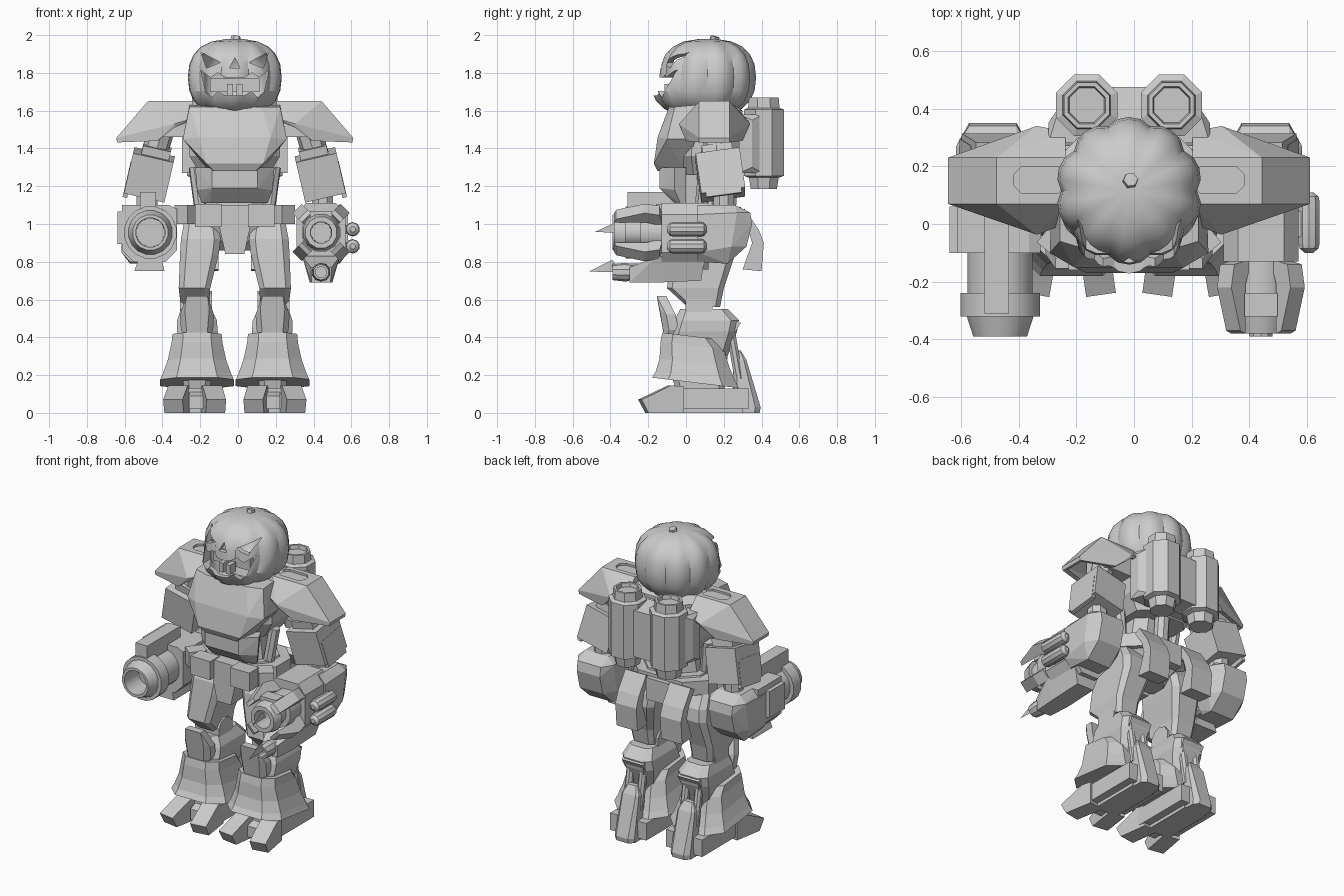
import bpy, bmesh
from math import sin, cos, pi, radians, copysign
from mathutils import Vector, Matrix, Euler

if "Cube" in bpy.data.objects:
    bpy.data.objects.remove(bpy.data.objects["Cube"])

CX = -0.017  # body centre line; all coordinates below are relative to it

def finish(name, bm, mirror=False, smooth=False):
    bmesh.ops.recalc_face_normals(bm, faces=bm.faces)
    me = bpy.data.meshes.new(name)
    bm.to_mesh(me); bm.free()
    o = bpy.data.objects.new(name, me)
    bpy.context.collection.objects.link(o)
    o.location.x = CX
    bpy.context.view_layer.objects.active = o
    for s in bpy.context.selected_objects: s.select_set(False)
    o.select_set(True)
    if smooth: bpy.ops.object.shade_smooth_by_angle(angle=radians(32))
    if mirror: o.modifiers.new("mirror", 'MIRROR').use_mirror_merge = False
    return o

def skin(name, rings, mirror=False, smooth=False, mat=None):
    bm = bmesh.new()
    vs = [[bm.verts.new(mat @ Vector(p) if mat else p) for p in r] for r in rings]
    n = len(rings[0])
    for a, b in zip(vs, vs[1:]):
        for i in range(n):
            bm.faces.new((a[i], a[(i+1) % n], b[(i+1) % n], b[i]))
    bm.faces.new(vs[0])
    if len(vs) > 1: bm.faces.new(vs[-1])
    return finish(name, bm, mirror, smooth)

def prism(name, axis, pts, lo, hi, mirror=False, mat=None):
    f = (lambda p, d: (d, p[0], p[1])) if axis == 'x' else (lambda p, d: (p[0], d, p[1]))
    return skin(name, [[f(p, d) for p in pts] for d in (lo, hi)], mirror, mat=mat)

def lathe(name, origin, direction, stations, n=12, mirror=False):
    q = Vector(direction).to_track_quat('Z', 'Y')
    rings = [[Vector(origin) + q @ Vector((r*cos(2*pi*(i+.5)/n), r*sin(2*pi*(i+.5)/n), t))
              for i in range(n)] for t, r in stations]
    return skin(name, rings, mirror, n > 8)

def rod(name, a, b, r, n=8, mirror=False):
    d = Vector(b) - Vector(a)
    return lathe(name, a, d, [(0, r), (d.length, r)], n, mirror)

def loft(name, secs, mirror=False, ch=.3, tilt=0):
    # chamfered rectangles stacked in z: (z, x0, x1, y0, y1)
    rings = []
    for z, x0, x1, y0, y1 in secs:
        c = ch*min(x1-x0, y1-y0)
        p = [(x0+c, y0), (x1-c, y0), (x1, y0+c), (x1, y1-c), (x1-c, y1), (x0+c, y1), (x0, y1-c), (x0, y0+c)]
        rings.append([(x, y, z - tilt*y) for x, y in p])
    return skin(name, rings, mirror)

def hull(name, pts, mirror=False, sym=False, shell=False):
    bm = bmesh.new()
    for p in pts:
        bm.verts.new(p)
        if sym: bm.verts.new((-p[0], p[1], p[2]))
    bmesh.ops.convex_hull(bm, input=bm.verts[:])
    bmesh.ops.delete(bm, geom=[v for v in bm.verts if not v.link_faces], context='VERTS')
    bmesh.ops.dissolve_limit(bm, angle_limit=.06, verts=bm.verts[:], edges=bm.edges[:])
    if shell:
        bmesh.ops.recalc_face_normals(bm, faces=bm.faces)
        bmesh.ops.delete(bm, geom=[f for f in bm.faces if f.normal.z < -.5], context='FACES')
    return finish(name, bm, mirror)

def box(name, c, s, rot=(0, 0, 0), mirror=False):
    bm = bmesh.new()
    m = Matrix.Translation(c) @ Euler([radians(a) for a in rot]).to_matrix().to_4x4() @ Matrix.Diagonal((*s, 1))
    bmesh.ops.create_cube(bm, size=1, matrix=m)
    return finish(name, bm, mirror)

def cut(o, c):
    m = o.modifiers.new("cut", 'BOOLEAN')
    m.operation, m.object, m.solver = 'DIFFERENCE', c, 'EXACT'
    bpy.context.view_layer.objects.active = o
    bpy.ops.object.modifier_apply(modifier="cut")
    bpy.data.objects.remove(c)

def thicken(o, t):
    m = o.modifiers.new("shell", 'SOLIDIFY'); m.thickness = t
    bpy.context.view_layer.objects.active = o
    bpy.ops.object.modifier_apply(modifier="shell")

# Pumpkin head: ten lobes, hollow, carved face, protruding jaw
rings, nu, nv = [], 40, 10
for j in range(nv+1):
    a = -pi/2 + .12 + (pi - .24)*j/nv
    r = .256*cos(a)**.75
    z = 1.775 + .205*copysign(abs(sin(a))**.85, a)
    ring = []
    for i in range(nu):
        t = 2*pi*i/nu
        k = r*(.92 + .08*abs(sin(5*t))**.7)
        y = .115 + k*1.0*sin(t)
        if z < 1.76: y -= .05*max(0, -sin(t))*min(1, (1.76-z)/.05)
        ring.append((k*cos(t), y, z))
    rings.append(ring)
head = skin("pumpkin_head", rings, smooth=True)
thicken(head, .03)
for s in (-1, 1):
    cut(head, prism("eye_cutter", 'y', [(s*.18, 1.91), (s*.075, 1.855), (s*.15, 1.825)], -.4, .1))
cut(head, prism("nose_cutter", 'y', [(0, 1.88), (-.028, 1.825), (.028, 1.825)], -.4, .05))
half = [(.18, 1.815), (.13, 1.775), (.09, 1.80), (.05, 1.775)]
low = [(.05, 1.68), (.09, 1.705), (.12, 1.67), (.155, 1.70)]
right = half[::-1] + low[::-1]
cut(head, prism("mouth_cutter", 'y', right + [(-x, z) for x, z in right[::-1]], -.4, .03))
prism("tooth_block", 'y', [(-.13, 1.7), (.13, 1.7), (.13, 1.77), (-.13, 1.77)], -.04, .0)
for x in (-.025, .025): box("tooth", (x, -.085, 1.71), (.03, .06, .06))
lathe("pumpkin_stem", (0, .14, 1.935), (.1, .25, 1), [(0, .05), (.02, .03), (.06, .025)], 6)
lathe("neck", (0, .12, 1.5), (0, 0, 1), [(0, .12), (.12, .1)], 12)

# Torso
hull("chest_plate", [(.24, -.06, 1.62), (.14, -.09, 1.62), (.19, -.15, 1.46), (.275, -.1, 1.45), (.15, -.17, 1.32),
     (.11, -.15, 1.28), (.24, .05, 1.63), (.27, .05, 1.45), (.13, 0, 1.27)], sym=True)
hull("abdomen_plate", [(.21, -.06, 1.30), (.12, -.14, 1.30), (.12, -.14, 1.19), (.2, -.06, 1.18), (.13, -.06, 1.11),
     (.175, -.03, 1.11), (.18, .0, 1.3), (.16, 0, 1.11)], sym=True)
loft("torso", [(1.26, -.18, .18, -.02, .28), (1.36, -.24, .24, -.04, .3), (1.6, -.24, .24, -.02, .3), (1.63, -.17, .17, .0, .25)], ch=.2)
loft("waist", [(1.08, -.16, .16, -.01, .2), (1.27, -.13, .13, 0, .2)])
rod("side_piston", (.18, .08, 1.08), (.21, .1, 1.3), .035, 8, True)
rod("spine", (0, .22, 1.05), (0, .24, 1.3), .045, 8)

# Backpack with twin octagonal tanks
hull("backpack", [(.28, .28, z) for z in (1.27, 1.58)] + [(.28, .35, z) for z in (1.3, 1.55)] + [(.24, .41, z) for z in (1.27, 1.58)], sym=True)
prism("backpack_spine", 'x', [(.35, 1.26), (.475, 1.27), (.475, 1.57), (.35, 1.6)], -.08, .08)
lathe("tank", (.147, .412, 1.185), (0, 0, 1), [(0, .075), (.06, .085), (.07, .115), (.42, .115), (.43, .09), (.485, .085),
      (.485, .07), (.46, .065)], 8, True)

# Shoulder pads: hollow armour with a recessed slot
pad = hull("shoulder_pad", [(.46, .07, 1.65), (.46, .23, 1.65), (.22, .07, 1.65), (.22, .23, 1.65), (.32, -.037, 1.53),
           (.32, .34, 1.53), (.22, .0, 1.56), (.22, .32, 1.56), (.32, -.03, 1.51), (.32, .33, 1.51), (.628, .07, 1.455),
           (.628, .23, 1.455), (.622, .07, 1.432), (.622, .23, 1.432), (.41, .0, 1.44), (.41, .3, 1.44)], shell=True)
thicken(pad, .03)
cut(pad, loft("slot_cutter", [(1.637, .22, .40, .105, .2), (1.7, .22, .40, .105, .2)]))
pad.modifiers.new("mirror", 'MIRROR')
box("shoulder_block", (.33, .15, 1.53), (.2, .18, .14), mirror=True)

# Upper arms and elbows
R = (8, -13, 0)
box("upper_arm", (.452, .182, 1.26), (.22, .235, .22), R, True)
box("arm_plate", (.56, .19, 1.235), (.025, .19, .17), R, True)
box("arm_cap", (.415, .165, 1.385), (.15, .16, .05), R, True)
rod("shoulder_shaft", (.37, .15, 1.56), (.43, .17, 1.36), .07, 8, True)
rod("elbow_shaft", (.465, .2, 1.2), (.465, .2, 1.0), .06, 8, True)
hull("elbow_guard", [(x, y, z) for x in (.345, .6) for y, z in ((.06, .85), (.06, 1.05), (.24, .88), (.27, 1.06))]
     + [(x, y, z) for x in (.39, .555) for y, z in ((.35, 1.0), (.32, .88), (.34, 1.06), (.22, .79), (.06, .8), (.26, 1.1), (.06, 1.1))],
     mirror=True)

# Cannon arm (negative x)
A = -.447
prism("cannon_housing", 'y', [(A-.15, .86), (A-.09, .80), (A+.08, .80), (A+.14, .86), (A+.14, 1.08), (A+.1, 1.1), (A-.15, 1.1)], -.1, .14)
lathe("cannon_barrel", (A, 0, .955), (0, -1, 0), [(0, .115), (.24, .115), (.24, .14), (.32, .14), (.32, .118), (.39, .095),
      (.39, .078), (.25, .075)], 16)
box("cannon_rail", (A-.012, -.14, 1.11), (.085, .34, .12))
prism("cannon_keel", 'y', [(A-.085, .75), (A+.075, .75), (A+.06, .82), (A-.06, .82)], -.1, .1)
box("cannon_side_box", (A-.15, -.02, .98), (.05, .16, .17))

# Claw torch arm (positive x)
B = .457
prism("torch_housing", 'y', [(B-.06, .76), (B+.06, .76), (B+.13, .85), (B+.13, 1.05), (B+.08, 1.11), (B-.08, 1.11), (B-.13, 1.05), (B-.13, .85)], -.13, .12)
lathe("torch_barrel", (B, -.1, .955), (0, -1, 0), [(0, .105), (.14, .105), (.14, .075), (.22, .075), (.22, .1), (.28, .085),
      (.28, .058), (.15, .055)], 12)
for k in range(4):
    m = Matrix.Translation((B, 0, .955)) @ Matrix.Rotation(pi/4 + k*pi/2, 4, 'Y')
    prism("claw_blade", 'x', [(-.12, .08), (-.14, .165), (-.22, .18), (-.37, .135), (-.38, .11), (-.21, .11)], -.035, .035, mat=m)
box("torch_sight", (B, -.28, 1.05), (.115, .08, .04))
hull("lower_barrel_housing", [(B+s*x, y, z) for s in (-1, 1) for x, y, z in
     ((.05, -.3, .69), (.06, -.15, .69), (.06, .08, .7), (.1, -.15, .83), (.1, .1, .83), (.055, -.3, .77))])
lathe("lower_barrel", (B, -.2, .745), (0, -1, 0), [(0, .045), (.1, .045), (.12, .05), (.19, .042), (.19, .03), (.12, .03)], 10)
skin("pilot_flame", [[(B, -.34, .745), (B, -.515, .748), (B, -.39, .81)]])
skin("torch_flame", [[(B, -.34, .955), (B, -.485, .957), (B, -.38, 1.005)]])
for z in (.972, .882):
    lathe("fuel_canister", (.624, .11, z), (0, -1, 0), [(0, .015), (.015, .034), (.03, .038), (.18, .038), (.195, .034), (.21, .015)], 10)
    box("canister_mount", (.59, 0, z), (.06, .09, .045))

# Hips and belt
loft("pelvis", [(.86, -.09, .09, .02, .2), (1.0, -.23, .23, -.04, .27), (1.1, -.2, .2, -.04, .25)])
loft("belt", [(1.0, -.27, .27, -.08, .29), (1.09, -.27, .27, -.08, .29)], ch=.3)
prism("crotch_guard", 'y', [(-.05, .84), (.05, .84), (.085, 1.0), (.08, 1.1), (-.08, 1.1), (-.085, 1.0)], -.12, .05)
box("front_pouch", (.14, -.11, 1.045), (.14, .1, .12), mirror=True)
box("side_pouch", (.25, -.05, 1.05), (.09, .11, .1), (0, 0, 40), True)
flap = [(.27, 1.06), (.31, 1.08), (.385, .97), (.412, .9), (.40, .75), (.30, .76), (.35, .9), (.33, .97)]
prism("rear_flap", 'x', flap, .085, .235, True)
box("rear_belt_block", (0, .29, 1.0), (.16, .06, .14))

# Legs
loft("thigh", [(1.0, .09, .27, -.02, .2), (.92, .075, .285, -.07, .25), (.84, .085, .29, -.08, .26), (.66, .13, .297, -.1, .2),
     (.56, .135, .285, .01, .18)], True, .16)
rod("knee_joint", (.12, .07, .57), (.29, .07, .57), .075, 10, True)
loft("shin", [(.55, .125, .285, -.03, .22), (.49, .095, .305, -.06, .28), (.43, .09, .305, -.08, .27), (.3, .12, .28, -.1, .22),
     (.1, .13, .27, -.05, .2)], True, .2)
hull("knee_plate", [(.2+s*x, y+d, z) for s in (-1, 1) for d in (0, .05) for x, y, z in
     ((.055, -.155, .62), (.065, -.14, .55), (.09, -.105, .52), (.085, -.09, .44), (.05, -.11, .37))], mirror=True)
loft("leg_flare", [(.41, .07, .33, -.125, .16), (.36, .065, .335, -.135, .2), (.27, .045, .355, -.14, .23), (.2, .02, .38, -.16, .26),
     (.165, .005, .395, -.18, .28)], True, .22, .12)
for dx in (-.045, .045):
    rod("ankle_piston", (.2+dx, .28, .18), (.2+dx, .23, .47), .025, 8, True)
box("calf_block", (.2, .24, .47), (.15, .08, .06), (-30, 0, 0), True)

# Feet
prism("foot_sole", 'x', [(-.07, .02), (.33, .02), (.33, .13), (-.07, .13)], .07, .33, True)
box("sole_pad", (.2, .13, .02), (.16, .34, .04), mirror=True)
loft("heel_guard", [(0, .13, .27, .25, .39), (.03, .13, .27, .25, .395), (.28, .14, .26, .25, .32), (.33, .165, .235, .26, .29)], True, .2)
for dx, a in ((-.068, -8), (.085, 10)):
    m = Matrix.Translation((.2+dx, 0, 0)) @ Matrix.Rotation(radians(a), 4, 'Z')
    prism("toe", 'x', [(-.21, 0), (-.248, .07), (-.09, .145), (-.02, .14), (-.02, 0)], -.052, .052, True, m)
prism("toe_hub", 'x', [(-.12, .02), (-.12, .09), (-.02, .13), (-.02, .02)], .16, .24, True)
